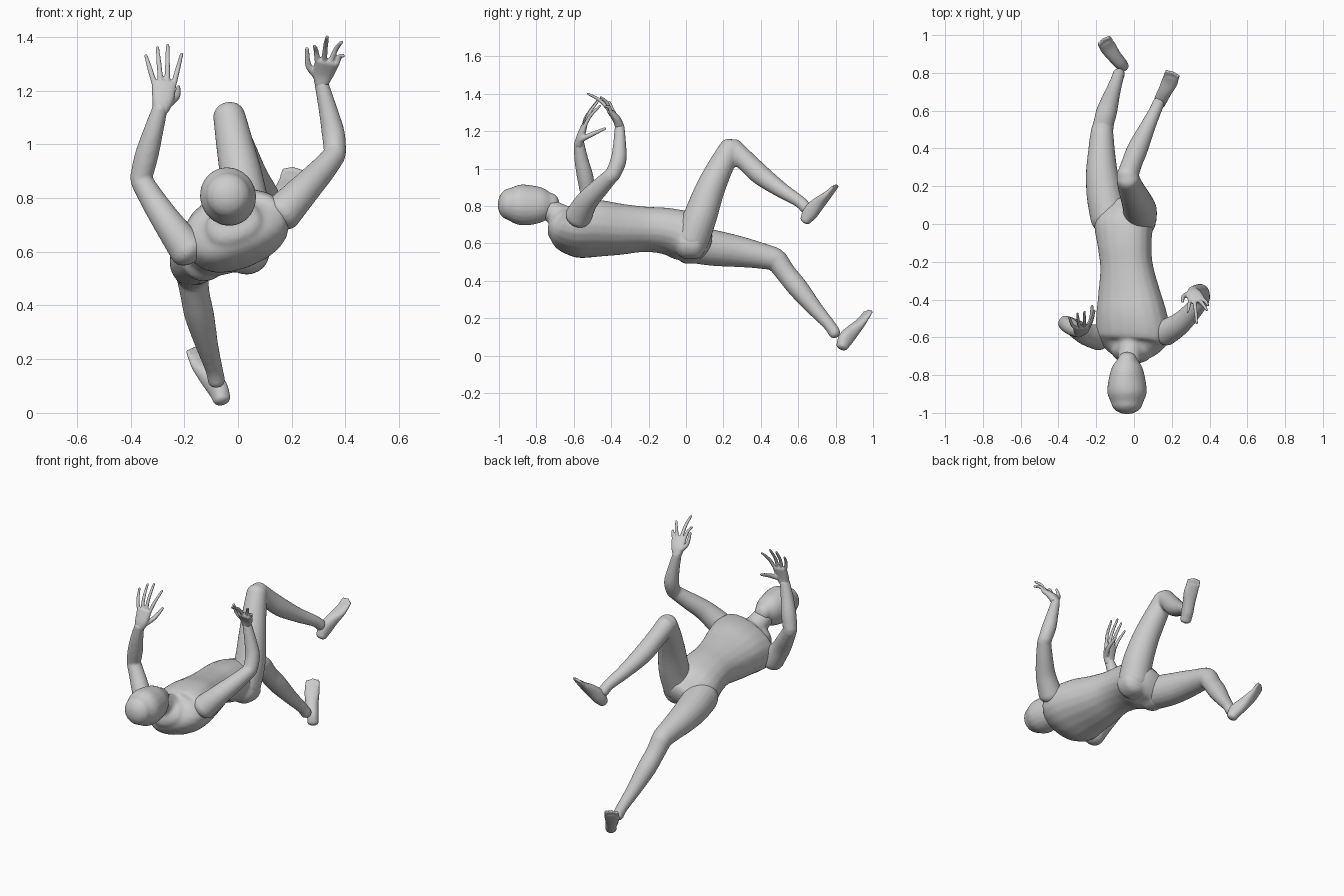
import bpy, bmesh, math
from mathutils import Vector as V

ROLL = math.radians(21)
SIDE = V((math.cos(ROLL), 0, math.sin(ROLL)))   # body's sideways axis


def catmull(p0, p1, p2, p3, t):
    return [0.5 * (2 * b + (c - a) * t + (2 * a - 5 * b + 4 * c - d) * t * t
                   + (3 * b - a - 3 * c + d) * t ** 3) for a, b, c, d in zip(p0, p1, p2, p3)]


def loft(bm, pts, side=SIDE, cap=0.7, seg=20, power=1.0, steps=5):
    """Closed tube through stations (x, y, z, half_width, half_depth)."""
    pts = [p if len(p) == 5 else (*p, p[3]) for p in pts]
    q = [pts[0]] + list(pts) + [pts[-1]]
    st = [catmull(*q[i:i + 4], k / steps) for i in range(len(pts) - 1) for k in range(steps)]
    st.append(list(pts[-1]))
    cen = [V(s[:3]) for s in st]
    tan = [(cen[min(i + 1, len(cen) - 1)] - cen[max(i - 1, 0)]).normalized() for i in range(len(cen))]
    rows = [(c, t, s[3], s[4]) for c, t, s in zip(cen, tan, st)]

    def dome(row, sign):
        c, t, a, b = row
        r = cap * (a + b) / 2
        return [(c + t * sign * r * math.sin(w), t, a * math.cos(w), b * math.cos(w))
                for w in (0.4, 0.8, 1.15, 1.45)]
    rows = dome(rows[0], -1)[::-1] + rows + dome(rows[-1], 1)
    rings = []
    for c, t, a, b in rows:
        u = (side - t * side.dot(t)).normalized()
        v = t.cross(u)
        ring = []
        for k in range(seg):
            w = math.tau * k / seg
            cx, sy = math.cos(w), math.sin(w)
            ring.append(bm.verts.new(c + u * a * math.copysign(abs(cx) ** power, cx)
                                     + v * b * math.copysign(abs(sy) ** power, sy)))
        rings.append(ring)
    for r0, r1 in zip(rings, rings[1:]):
        for k in range(seg):
            bm.faces.new((r0[k], r0[(k + 1) % seg], r1[(k + 1) % seg], r1[k]))
    bm.faces.new(rings[0][::-1])
    bm.faces.new(rings[-1])


def part(name, lofts, voxel, smooth=4):
    """Several lofts fused into one smooth skin."""
    bm = bmesh.new()
    for pts, kw in lofts:
        loft(bm, pts, **kw)
    bmesh.ops.recalc_face_normals(bm, faces=bm.faces)
    me = bpy.data.meshes.new(name)
    bm.to_mesh(me)
    bm.free()
    me.polygons.foreach_set("use_smooth", [True] * len(me.polygons))
    ob = bpy.data.objects.new(name, me)
    bpy.context.collection.objects.link(ob)
    m = ob.modifiers.new("fuse", 'REMESH')
    m.mode, m.voxel_size, m.use_smooth_shade = 'VOXEL', voxel, True
    m = ob.modifiers.new("soften", 'SMOOTH')
    m.factor, m.iterations = 0.5, smooth
    return ob


# head, face up
part("head", [([(-.035, -.715, .815, .05, .055), (-.036, -.76, .81, .08, .09),
                (-.037, -.83, .805, .098, .108), (-.037, -.895, .807, .104, .108),
                (-.037, -.945, .81, .085, .086)], dict(cap=.72))], .010)

# torso with neck, collar slope and buttocks
part("torso", [
    ([(-.055, .08, .60, .12, .09), (-.055, .0, .635, .155, .125), (-.05, -.10, .665, .145, .118),
      (-.04, -.22, .675, .14, .115), (-.027, -.36, .675, .165, .13), (-.015, -.48, .68, .19, .142),
      (-.005, -.58, .675, .20, .138), (-.008, -.64, .68, .175, .115), (-.015, -.68, .70, .11, .085)],
     dict(power=.88, cap=.5)),
    ([(-.012, -.60, .71, .085, .08), (-.02, -.67, .745, .066, .066), (-.03, -.74, .785, .06, .06)], {}),
    ([(.03, .0, .60, .085), (.035, .05, .60, .085)], {}),
    ([(-.13, .0, .575, .085), (-.125, .05, .575, .085)], {})], .011)

# legs: thigh and shin
legs = {
    "right_leg": ([(.025, .03, .62, .095), (.03, .075, .74, .09), (.012, .125, .88, .08),
                   (-.012, .18, 1.0, .07), (-.033, .238, 1.108, .06)],
                  [(-.036, .25, 1.105, .058), (-.012, .32, 1.04, .055), (.02, .40, .965, .055),
                   (.07, .51, .885, .042), (.115, .605, .825, .033), (.13, .64, .79, .033)]),
    "left_leg": ([(-.13, .03, .595, .1), (-.155, .15, .575, .096), (-.17, .27, .558, .085),
                  (-.172, .38, .538, .072), (-.17, .475, .517, .062)],
                 [(-.17, .485, .51, .06), (-.16, .535, .44, .055), (-.143, .60, .36, .055),
                  (-.115, .69, .25, .042), (-.09, .765, .165, .033), (-.08, .795, .12, .033)]),
}
for name, (thigh, shin) in legs.items():
    part(name, [(thigh, dict(cap=.8)), (shin, dict(cap=.8))], .009)

# arms: upper arm and forearm
arms = {
    "right_arm": ([(.165, -.575, .745, .072), (.24, -.53, .825, .06), (.31, -.46, .90, .05),
                   (.362, -.40, .962, .041)],
                  [(.362, -.393, .965, .041), (.355, -.362, 1.04, .043), (.335, -.355, 1.13, .035),
                   (.31, -.355, 1.23, .026)]),
    "left_arm": ([(-.185, -.60, .605, .07), (-.255, -.585, .70, .057), (-.315, -.55, .79, .048),
                  (-.362, -.525, .868, .041)],
                 [(-.362, -.525, .872, .041), (-.34, -.54, .96, .044), (-.315, -.56, 1.05, .037),
                  (-.29, -.572, 1.135, .029)]),
}
for name, (upper, fore) in arms.items():
    part(name, [(upper, dict(cap=.7)), (fore, dict(cap=.8))], .008)


# hands: palm, four fingers, thumb
def hand(name, palm, side, tips, thumb, bend):
    s = V(side).normalized()
    end = V(palm[-1][:3])
    lofts = [(palm, dict(side=s, cap=.5, power=.85))]
    for k, tip in enumerate(tips):
        root = end + s * (-.036 + .024 * k)
        mid = (root + V(tip)) / 2 + V(bend)
        lofts.append(([(*root, .011), (*mid, .0095), (*tip, .007)], dict(seg=10, cap=1)))
    lofts.append((thumb, dict(seg=10, cap=1)))
    part(name, lofts, .0042, 3)


hand("right_hand",
     [(.31, -.355, 1.225, .026, .024), (.318, -.372, 1.265, .04, .022), (.332, -.405, 1.305, .046, .016)],
     (1, .1, -.1),
     [(.285, -.465, 1.365), (.332, -.525, 1.40), (.385, -.455, 1.38), (.392, -.43, 1.33)],
     [(.295, -.365, 1.255, .016), (.262, -.385, 1.295, .012), (.257, -.41, 1.355, .008)],
     (0, .005, .012))
hand("left_hand",
     [(-.29, -.572, 1.125, .029, .024), (-.28, -.565, 1.165, .04, .022), (-.275, -.545, 1.225, .046, .016)],
     (1, .1, 0),
     [(-.343, -.495, 1.33), (-.30, -.475, 1.36), (-.262, -.465, 1.368), (-.21, -.46, 1.335)],
     [(-.255, -.56, 1.155, .016), (-.228, -.51, 1.18, .013), (-.222, -.435, 1.213, .008)],
     (0, -.012, 0))


# feet: sole body and five toes
def foot(name, sole, side, toe_dir):
    s = V(side).normalized()
    end = V(sole[-1][:3])
    lofts = [(sole, dict(side=s, cap=.6, power=.9))]
    for k in range(5):
        root = end + s * (-.032 + .016 * k)
        tip = root + V(toe_dir) * (1 - .12 * abs(k - 2))
        lofts.append(([(*root, .011), (*tip, .0085)], dict(seg=10, cap=1)))
    part(name, lofts, .005, 4)


foot("right_foot",
     [(.135, .64, .725, .032, .030), (.145, .665, .765, .035, .042), (.165, .705, .81, .037, .036),
      (.187, .748, .85, .043, .023), (.197, .778, .88, .041, .015)],
     (.9, -.35, -.05), (.008, .024, .03))
foot("left_foot",
     [(-.06, .835, .05, .032, .032), (-.075, .855, .09, .034, .042), (-.105, .89, .13, .037, .036),
      (-.135, .932, .175, .043, .023), (-.15, .957, .208, .041, .015)],
     (.8, .55, .08), (-.012, .02, .03))
